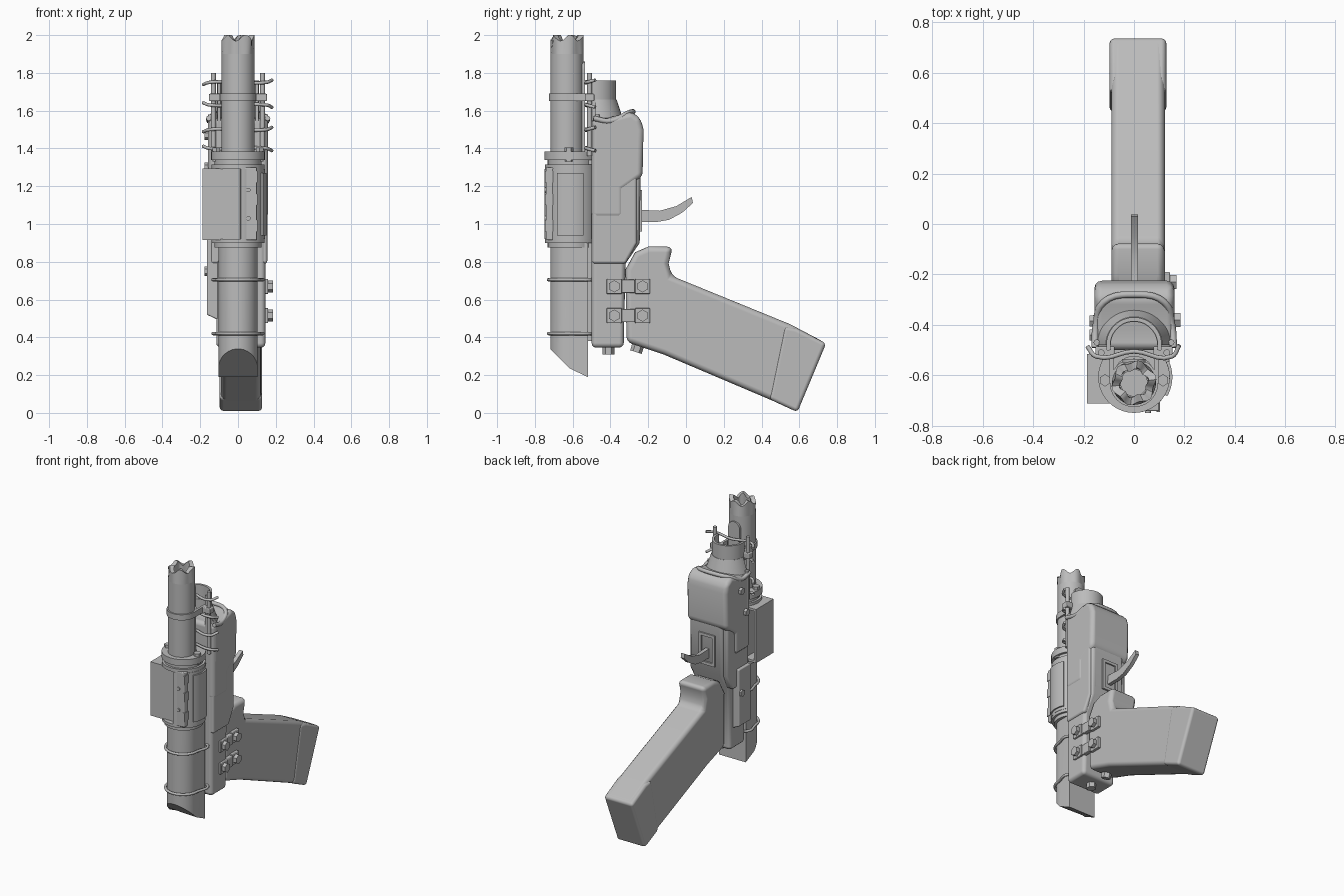
import bpy, bmesh, math
from mathutils import Vector

cube = bpy.data.objects.get("Cube")
if cube:
    bpy.data.objects.remove(cube, do_unlink=True)

grey = bpy.data.materials.new("grey metal")
grey.use_nodes = True
grey.diffuse_color = (0.5, 0.5, 0.5, 1)
grey.node_tree.nodes["Principled BSDF"].inputs["Base Color"].default_value = (0.5, 0.5, 0.5, 1)


def finish(name, bm, bevel=0, smooth=True, segments=3):
    bmesh.ops.recalc_face_normals(bm, faces=bm.faces)
    mesh = bpy.data.meshes.new(name)
    bm.to_mesh(mesh)
    bm.free()
    ob = bpy.data.objects.new(name, mesh)
    bpy.context.collection.objects.link(ob)
    mesh.materials.append(grey)
    bpy.ops.object.select_all(action='DESELECT')
    ob.select_set(True)
    bpy.context.view_layer.objects.active = ob
    if smooth:
        bpy.ops.object.shade_smooth_by_angle(angle=math.radians(35))
    if bevel:
        mod = ob.modifiers.new("rounded edges", 'BEVEL')
        mod.width = bevel
        mod.segments = segments
        mod.limit_method = 'ANGLE'
        mod.angle_limit = math.radians(40)
        mod.harden_normals = True
    return ob


def prism(name, pts, a, b, axis=0, bevel=0):
    """Extrude a closed outline along x (points y,z), y (x,z) or z (x,y)."""
    bm = bmesh.new()
    def put(p, d):
        c = list(p)
        c.insert(axis, d)
        return bm.verts.new(c)
    lo, hi = [put(p, a) for p in pts], [put(p, b) for p in pts]
    bm.faces.new(lo)
    bm.faces.new(hi)
    n = len(pts)
    for i in range(n):
        j = (i + 1) % n
        bm.faces.new((lo[i], lo[j], hi[j], hi[i]))
    return finish(name, bm, bevel)


def box(name, x0, x1, y0, y1, z0, z1, bevel=0):
    return prism(name, [(y0, z0), (y1, z0), (y1, z1), (y0, z1)], x0, x1, 0, bevel)


def tube(name, cy, r0, r1, wall, z0, z1, start=0, end=360, wave=None, steps=40, cx=0):
    """Hollow tube, or part of one, with an optional wavy top."""
    bm = bmesh.new()
    full = end - start == 360
    rows = []
    for i in range(steps if full else steps + 1):
        t = math.radians(start + (end - start) * i / steps)
        dz, dr = wave(t) if wave else (0, 0)
        section = ((r0, z0), (r1 + dr, z1 + dz), (r1 + dr - wall, z1 + dz), (r0 - wall, z0))
        rows.append([bm.verts.new((cx + r * math.cos(t), cy + r * math.sin(t), z)) for r, z in section])
    for i in range(steps):
        a, b = rows[i], rows[(i + 1) % len(rows)]
        for k in range(4):
            bm.faces.new((a[k], b[k], b[(k + 1) % 4], a[(k + 1) % 4]))
    if not full:
        bm.faces.new(rows[0])
        bm.faces.new(rows[-1])
    return finish(name, bm)


def rod(name, p, q, r, sides=16):
    p, q = Vector(p), Vector(q)
    bm = bmesh.new()
    bmesh.ops.create_cone(bm, cap_ends=True, segments=sides, radius1=r, radius2=r, depth=(q - p).length)
    rot = (q - p).to_track_quat('Z', 'Y').to_matrix()
    for v in bm.verts:
        v.co = rot @ v.co + (p + q) / 2
    return finish(name, bm, smooth=sides > 6)


def wire(name, pts, r, cyclic=False):
    cu = bpy.data.curves.new(name, 'CURVE')
    cu.dimensions = '3D'
    cu.bevel_depth = r
    cu.bevel_resolution = 2
    cu.resolution_u = 5
    cu.use_fill_caps = True
    s = cu.splines.new('BEZIER')
    s.bezier_points.add(len(pts) - 1)
    for bp, p in zip(s.bezier_points, pts):
        bp.co = p
        bp.handle_left_type = bp.handle_right_type = 'AUTO'
    s.use_cyclic_u = cyclic
    cu.materials.append(grey)
    ob = bpy.data.objects.new(name, cu)
    bpy.context.collection.objects.link(ob)


BY = -0.63  # barrel axis

# Barrel with a ragged muzzle
def ragged(t):
    return 0.016 * math.sin(5 * t + 0.6) - 0.015, 0.007 * math.sin(6 * t)
tube("barrel", BY, 0.087, 0.087, 0.035, 1.3, 1.9)
tube("muzzle", BY, 0.087, 0.084, 0.03, 1.9, 2.0, wave=ragged)
rod("barrel_core", (0, BY, 0.85), (0, BY, 1.36), 0.08, 32)

# Lower tube: round front, flat back, slanted tip
bm = bmesh.new()
outline = [(0.104 * math.cos(math.radians(a)), -0.615 + 0.104 * math.sin(math.radians(a)))
           for a in range(180, 361, 12)] + [(0.104, -0.52), (-0.104, -0.52)]
top = [bm.verts.new((x, y, 0.9)) for x, y in outline]
low = [bm.verts.new((x, y, max(0.19, 0.34 - (y + 0.72)))) for x, y in outline]
bm.faces.new(top)
for i in range(len(top)):
    j = (i + 1) % len(top)
    bm.faces.new((top[i], top[j], low[j], low[i]))
flat = [v for v in low if v.co.z < 0.191]
slant = [v for v in low if v.co.z > 0.191]
bm.faces.new(low)
finish("lower_tube", bm)
for z in (0.42, 0.705):
    loop = [(0.113 * math.cos(a * math.pi / 8), -0.615 + 0.113 * math.sin(a * math.pi / 8), z)
            for a in range(8, 17)] + [(0.122, -0.51, z), (-0.122, -0.51, z)]
    wire("tube_binding", loop, 0.009, True)
box("joining_rail", -0.085, 0.085, -0.56, -0.48, 0.38, 1.36)

# Collars around the housing
for z0, z1, r in ((0.875, 0.9, 0.125), (0.9, 0.92, 0.14), (1.29, 1.315, 0.14), (1.315, 1.34, 0.125), (1.34, 1.385, 0.142)):
    tube("collar", -0.607, r, r, 0.06, z0, z1)
for s in (-1, 1):
    rod("collar_bolt", (s * 0.115, -0.62, 1.33), (s * 0.115, -0.62, 1.405), 0.024, 6)

# Housing shell, front plate and open-backed side box
tube("housing_shell", -0.607, 0.142, 0.142, 0.04, 0.92, 1.29, -84, 70)
tube("housing_plate", -0.607, 0.152, 0.152, 0.015, 0.94, 1.27, -30, 25)
box("housing_strip", 0.02, 0.1, -0.742, -0.7, 0.915, 1.3, 0.006)
for z in (1.03, 1.18):
    rod("strip_screw", (0.055, -0.75, z), (0.055, -0.73, z), 0.012, 12)
for z in (0.96, 1.1, 1.22):
    box("latch", 0.09, 0.104, -0.746, -0.7, z, z + 0.06)
X0, X1, Y0, Y1, Z0, Z1, W = -0.187, 0.02, -0.712, -0.515, 0.915, 1.295, 0.016
box("box_front", X0, X1, Y0, Y0 + W, Z0, Z1)
box("box_outer_wall", X0, X0 + W, Y0, Y1, Z0, Z1)
box("box_inner_wall", -0.1, -0.08, Y0, Y1, Z0, Z1)
box("box_floor", X0, -0.08, Y0, Y1, Z0, Z0 + W)
box("box_roof", X0, -0.08, Y0, Y1, Z1 - W, Z1)

# Barrel band, sight plate, side rods and wire wraps
tube("barrel_band", BY, 0.096, 0.096, 0.012, 1.65, 1.69)
for s in (-1, 1):
    box("band_ear", s * 0.115 - 0.038, s * 0.115 + 0.038, -0.535, -0.485, 1.65, 1.69, 0.006)
    box("band_side", s * 0.09 - 0.008, s * 0.09 + 0.008, BY, -0.49, 1.65, 1.69)
    rod("side_rod", (s * 0.13, -0.51, 1.36), (s * 0.13, -0.51, 1.8), 0.013)
    rod("short_rod", (s * 0.148, -0.47, 1.3), (s * 0.148, -0.47, 1.58), 0.012)
sight = [(-0.045, 1.3), (0.045, 1.3)] + [(0.045 * math.cos(a * math.pi / 8), 1.815 + 0.045 * math.sin(a * math.pi / 8)) for a in range(9)]
prism("sight_plate", sight, -0.55, -0.535, 1)
for i, z in enumerate((1.4, 1.5, 1.63, 1.75)):
    d = 0.012 * (-1) ** i
    wire("wire_wrap", [(-0.185, -0.485, z + d), (-0.15, -0.525, z), (0, -0.505, z),
                       (0.15, -0.525, z), (0.18, -0.48, z - d)], 0.009)

# Rear half tube and its cone
tube("rear_half_tube", -0.48, 0.11, 0.11, 0.016, 1.5, 1.76, -12, 192)
tube("rear_cone", -0.48, 0.145, 0.112, 0.02, 1.56, 1.66, 0, 180)

# Body, raised cover and side plates
prism("body", [(-0.5, 0.345), (-0.33, 0.345), (-0.32, 0.79), (-0.245, 0.9), (-0.24, 1.3), (-0.5, 1.3)],
      -0.115, 0.145, 0, 0.025)
prism("body_middle", [(-0.495, 0.79), (-0.32, 0.79), (-0.26, 0.9), (-0.26, 1.3), (-0.495, 1.3)], -0.145, 0.155, 0, 0.015)
prism("cover", [(-0.5, 1.03), (-0.33, 1.03), (-0.33, 1.18), (-0.23, 1.25), (-0.225, 1.5), (-0.24, 1.56),
                (-0.29, 1.595), (-0.42, 1.56), (-0.5, 1.56)], -0.157, 0.16, 0, 0.03)
prism("left_side_plate", [(-0.165, 0.52), (-0.1, 0.49), (-0.1, 0.92), (-0.165, 0.92)], -0.49, -0.36, 1, 0.008)
wire("saddle_lip", [(0.157, -0.49, 1.56), (0.15, -0.4, 1.545), (0.12, -0.31, 1.585), (0, -0.28, 1.595),
                    (-0.12, -0.31, 1.585), (-0.15, -0.4, 1.545), (-0.155, -0.49, 1.56)], 0.014)

# Trigger and the frame around its slot
prism("trigger", [(-0.3, 1.08), (-0.24, 1.075), (-0.14, 1.07), (-0.05, 1.095), (0.03, 1.143), (0.037, 1.112),
                  (-0.02, 1.06), (-0.09, 1.022), (-0.16, 1.01), (-0.3, 1.012)], -0.011, 0.016)
for x in (-0.06, 0.045):
    box("slot_side", x, x + 0.02, -0.25, -0.232, 0.96, 1.18)
for z in (0.96, 1.16):
    box("slot_end", -0.06, 0.065, -0.25, -0.232, z, z + 0.02)

# Grip with a slightly flared end
prism("grip", [(-0.315, 0.375), (-0.32, 0.76), (-0.27, 0.85), (-0.2, 0.88), (-0.07, 0.88), (-0.092, 0.79), (-0.075, 0.725),
               (0.55, 0.47), (0.74, 0.37), (0.592, 0.008), (-0.12, 0.31)], -0.09, 0.122, 0, 0.03)
prism("grip_heel", [(0.52, 0.46), (0.585, 0.447), (0.742, 0.368), (0.59, 0.004), (0.44, 0.073)], -0.097, 0.128, 0, 0.02)

# Clamp straps and bolts
for z in (0.515, 0.67):
    box("strap", 0.12, 0.153, -0.34, -0.27, z - 0.035, z + 0.035, 0.005)
    for y, x in ((-0.38, 0.185), (-0.23, 0.168)):
        box("strap_pad", 0.11, x - 0.025, y - 0.04, y + 0.04, z - 0.04, z + 0.04, 0.005)
        rod("strap_bolt", (0.1, y, z), (x, y, z), 0.032, 6)
for y, z in ((-0.385, 1.47), (-0.44, 1.3), (-0.385, 0.75)):
    rod("left_bolt", (-0.1, y, z), (-0.177, y, z), 0.025, 6)
rod("bottom_bolt", (0.015, -0.41, 0.36), (0.015, -0.41, 0.31), 0.032, 6)
rod("bottom_bolt", (0.015, -0.25, 0.37), (0.015, -0.265, 0.322), 0.032, 6)
